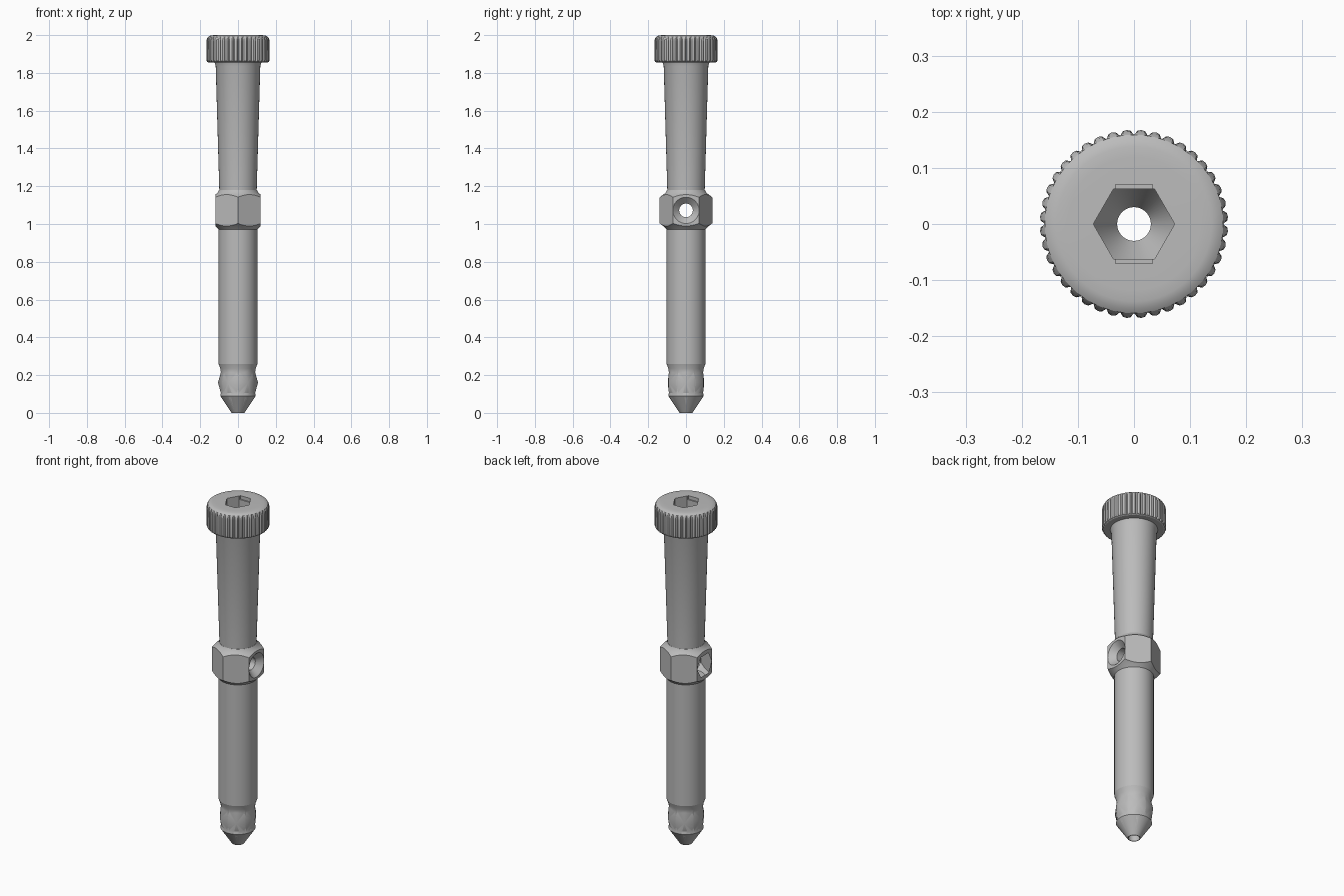
import bpy, bmesh, math
from math import cos, sin, pi, radians
from mathutils import Matrix

cube = bpy.data.objects.get("Cube")
if cube:
    bpy.data.objects.remove(cube, do_unlink=True)

steel = bpy.data.materials.new("grey_steel")
steel.use_nodes = True
colour = (0.5, 0.5, 0.5, 1)
steel.diffuse_color = colour
steel.node_tree.nodes["Principled BSDF"].inputs["Base Color"].default_value = colour


def lathe(name, profile, segments=64, phase=0.0, matrix=None, limits=None):
    """Revolve a closed (radius, height) loop; limits clamps the radius in a repeating pattern."""
    bm = bmesh.new()
    rings = []
    for i in range(segments):
        a = phase + 2 * pi * i / segments
        cap = limits[i % len(limits)] if limits else 10
        rings.append([bm.verts.new((min(r, cap) * cos(a), min(r, cap) * sin(a), z))
                      for r, z in profile])
    count = len(profile)
    for i in range(segments):
        here, there = rings[i], rings[(i + 1) % segments]
        for j in range(count):
            k = (j + 1) % count
            if profile[j][0] == 0 and profile[k][0] == 0:
                continue
            bm.faces.new((here[j], there[j], there[k], here[k]))
    bmesh.ops.remove_doubles(bm, verts=bm.verts, dist=1e-6)
    bmesh.ops.recalc_face_normals(bm, faces=bm.faces)
    if matrix:
        bm.transform(matrix)
    mesh = bpy.data.meshes.new(name)
    bm.to_mesh(mesh)
    bm.free()
    mesh.materials.append(steel)
    obj = bpy.data.objects.new(name, mesh)
    bpy.context.collection.objects.link(obj)
    return obj


def solid(name, r0, z0, r1, z1, **options):
    """Cylinder, cone or prism between two heights."""
    return lathe(name, [(0, z0), (r0, z0), (r1, z1), (0, z1)], **options)


def combine(target, tool, operation):
    """Apply a boolean and discard the tool."""
    tool.hide_render = True
    mod = target.modifiers.new("shape", "BOOLEAN")
    mod.operation, mod.object, mod.solver = operation, tool, "EXACT"
    bpy.context.view_layer.objects.active = target
    bpy.ops.object.modifier_apply(modifier=mod.name)
    bpy.data.objects.remove(tool, do_unlink=True)


bore = 0.03

# Knurled head with a rounded rim, grooves made by clamping the radius
head = lathe("knurled_head", [
    (bore, 1.855), (0.155, 1.855), (0.163, 1.859), (0.168, 1.868), (0.168, 1.967),
    (0.165, 1.980), (0.159, 1.990), (0.150, 1.996), (0.138, 1.999), (0.118, 2.0),
    (bore, 2.0)], segments=160, limits=(0.159, 0.1665, 0.168, 0.1665))
combine(head, solid("socket_cutter", 0.0725, 1.8, 0.0725, 2.1, segments=6), "DIFFERENCE")

# Shallow slots beside two flats of the socket
slot_shape = Matrix.Diagonal((0.066, 0.14, 1, 1))
slot = solid("slot_cutter", 0.5 ** 0.5, 1.98, 0.5 ** 0.5, 2.1,
             segments=4, phase=pi / 4, matrix=slot_shape)
combine(head, slot, "DIFFERENCE")

# Tapered upper shaft with a funnel under the socket
upper_shaft = lathe("upper_shaft", [
    (bore, 1.18), (0.099, 1.18), (0.118, 1.835), (0.124, 1.855),
    (0.073, 1.855), (bore, 1.775)])

# Hexagonal collar with chamfered corners
collar = lathe("hex_collar", [
    (bore, 0.972), (0.103, 0.972), (0.12, 0.989), (0.145, 1.008), (0.145, 1.137),
    (0.12, 1.156), (0.107, 1.167), (0.1, 1.18), (bore, 1.18)], segments=96)
combine(collar, solid("hex_prism", 0.139, 0.9, 0.139, 1.3, segments=6, phase=pi / 2),
        "INTERSECT")

# Cross hole: countersunk on one side, hex pocket on the other
sideways = Matrix.Translation((0, 0, 1.072)) @ Matrix.Rotation(pi / 2, 4, "Y")
for cutter in (
        solid("cross_hole", 0.036, -0.2, 0.036, 0.2, segments=48, matrix=sideways),
        solid("countersink", 0.024, 0.075, 0.079, 0.13, segments=48, matrix=sideways),
        solid("hex_pocket", 0.068, -0.2, 0.068, -0.07, segments=6, phase=pi / 2,
              matrix=sideways)):
    combine(collar, cutter, "DIFFERENCE")

# Straight lower shaft
lower_shaft = lathe("lower_shaft", [
    (bore, 0.26), (0.103, 0.26), (0.103, 0.972), (bore, 0.972)])

# Conical tip below a narrow neck
tip = lathe("tip", [
    (bore, 0), (0.034, 0), (0.094, 0.09), (0.09, 0.11), (0.09, 0.21),
    (0.094, 0.235), (0.103, 0.26), (bore, 0.26)])

# Six pointed locking bumps around the neck
for i in range(6):
    place = (Matrix.Translation((0, 0, 0.16)) @ Matrix.Rotation(radians(60 * i), 4, "Z")
             @ Matrix.Diagonal((1, 1, 1.8, 1)) @ Matrix.Rotation(pi / 2, 4, "Y"))
    bump = solid("bump", 0.05, 0.081, 0, 0.106, segments=32, matrix=place)
    combine(tip, bump, "UNION")

# Smooth round surfaces, keep edges crisp
bpy.ops.object.select_all(action="DESELECT")
for part in (head, upper_shaft, collar, lower_shaft, tip):
    part.select_set(True)
bpy.context.view_layer.objects.active = head
bpy.ops.object.shade_smooth_by_angle(angle=radians(25))
